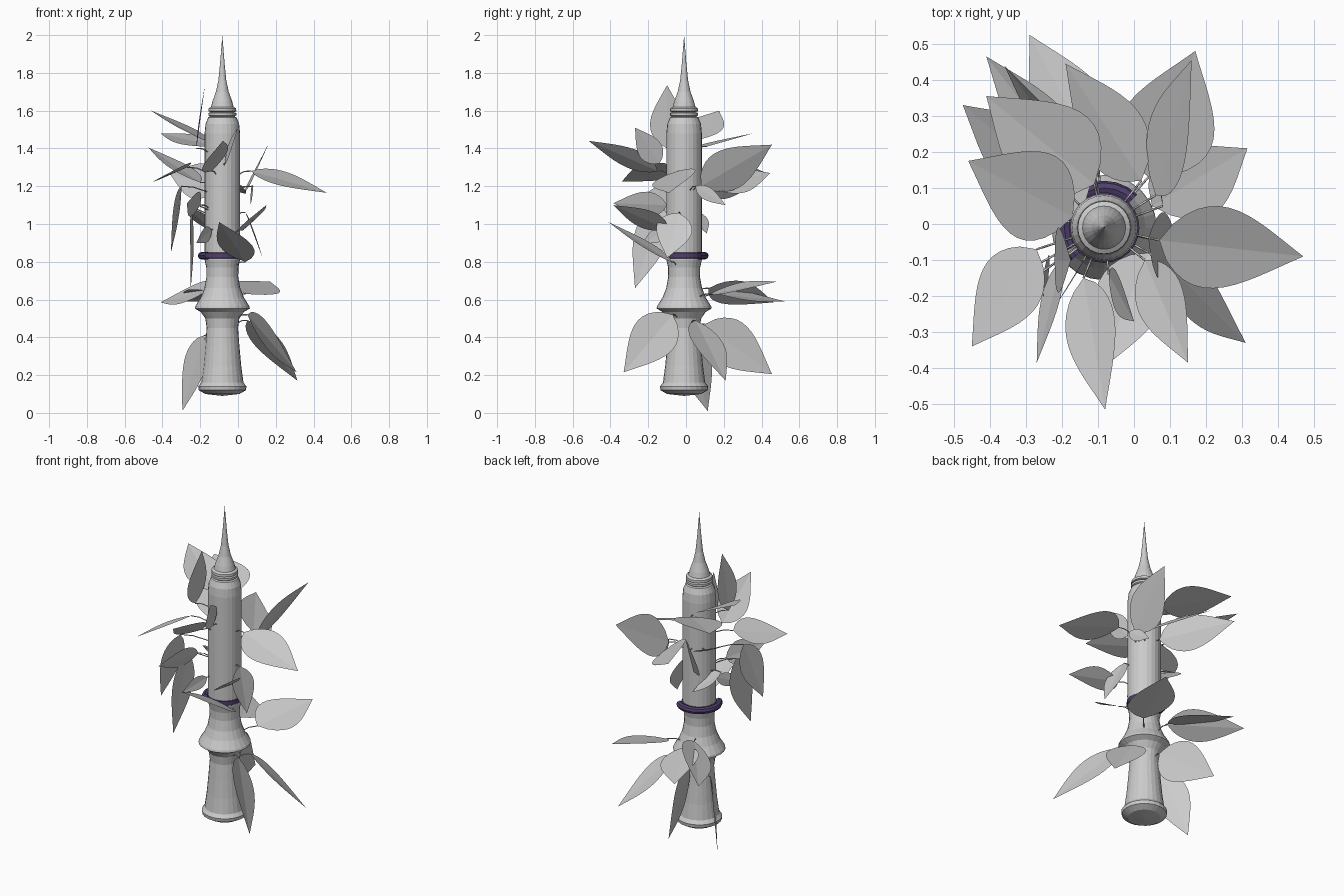
import bpy
import bmesh
import math
from mathutils import Vector

if "Cube" in bpy.data.objects:
    bpy.data.objects.remove(bpy.data.objects["Cube"], do_unlink=True)

AXIS = Vector((-.083, -.01, 0))
# Directions in which blades spread
X, Y, Z = Vector((1, 0, 0)), Vector((0, 1, 0)), Vector((0, 0, 1))


def make_material(name, colour):
    mat = bpy.data.materials.new(name)
    mat.use_nodes = True
    mat.diffuse_color = colour
    mat.node_tree.nodes["Principled BSDF"].inputs["Base Color"].default_value = colour
    return mat


pale_grey = make_material("pale grey", (.6, .6, .6, 1))
dark_purple = make_material("dark purple", (.08, .05, .15, 1))


def finish(name, bm, mat):
    bmesh.ops.recalc_face_normals(bm, faces=bm.faces)
    mesh = bpy.data.meshes.new(name)
    bm.to_mesh(mesh)
    bm.free()
    obj = bpy.data.objects.new(name, mesh)
    mesh.materials.append(mat)
    bpy.context.collection.objects.link(obj)
    return obj


def lathe(name, profile, mat, sides=24, keep=None):
    """Spin a (radius, height) profile; keep only the side facing a direction."""
    bm = bmesh.new()
    verts = [bm.verts.new(AXIS + Vector((r, 0, z))) for r, z in profile]
    edges = [bm.edges.new(pair) for pair in zip(verts, verts[1:])]
    bmesh.ops.spin(bm, geom=verts + edges, cent=AXIS, axis=Z,
                   angle=math.tau, steps=sides)
    bmesh.ops.remove_doubles(bm, verts=bm.verts, dist=.0005)
    if keep:
        away = [f for f in bm.faces if (f.calc_center_median() - AXIS).dot(keep) < 0]
        bmesh.ops.delete(bm, geom=away, context="FACES")
    return finish(name, bm, mat)


# Shaft: flared foot, flange, neck and straight upper tube
lathe("shaft_foot", [(0, .09), (.09, .1), (.125, .12), (.128, .14), (.112, .16),
                     (.1, .25), (.09, .36), (.083, .45), (.09, .5), (.115, .535),
                     (.146, .553), (.143, .565), (.115, .61), (.095, .66),
                     (.084, .72), (.085, .77), (.094, .81), (.094, .84)], pale_grey)
lathe("shaft_tube", [(.094, .84), (.094, 1.48), (.089, 1.53), (.075, 1.565),
                     (.058, 1.572)], pale_grey)
# Finial: two small rings and a needle
lathe("finial", [(.058, 1.565), (.074, 1.575), (.074, 1.588), (.06, 1.592),
                 (.074, 1.597), (.073, 1.612), (.06, 1.62), (.052, 1.65),
                 (.034, 1.7), (.021, 1.76), (.012, 1.85), (0, 2)], pale_grey)
# Coloured band with a thicker half collar at the back
lathe("collar_band", [(.09, .815), (.098, .82), (.098, .846), (.09, .85)], dark_purple)
lathe("collar", [(.11 + .02 * math.cos(a * math.tau / 8),
                  .832 + .02 * math.sin(a * math.tau / 8)) for a in range(9)],
      dark_purple, keep=Y - X)


def outline(t):
    """Half width of a blade: round near the stalk, drawn out to the tip."""
    return math.sin(math.pi * t ** .75) * (1.1 - .25 * t) if 0 < t < 1 else 0


def leaf(name, base, tip, width, across, steps=14):
    """Creased blade from base to tip, widest along the across direction."""
    base, tip = Vector(base), Vector(tip)
    along = (tip - base).normalized()
    side = (across - along * across.dot(along)).normalized()
    up = side.cross(along)
    if up.z < 0:
        up = -up
    bm = bmesh.new()
    rows = []
    for i in range(steps + 1):
        t = i / steps
        half = width / 2 * outline(t)
        rows.append([bm.verts.new(base.lerp(tip, t) + side * half * s
                                  + up * half * .07 * abs(s))
                     for s in (-1, -.5, 0, .5, 1)])
    for a, b in zip(rows, rows[1:]):
        for j in range(len(a) - 1):
            bm.faces.new((a[j], a[j + 1], b[j + 1], b[j]))
    bmesh.ops.remove_doubles(bm, verts=bm.verts, dist=.0002)
    blade = finish(name, bm, pale_grey)
    for poly in blade.data.polygons:
        poly.use_smooth = True
    # Crease along the midrib stays sharp
    for edge in blade.data.edges:
        p, q = (blade.data.vertices[k].co for k in edge.vertices)
        if all(abs((v - base).dot(side)) < .0001 for v in (p, q)):
            edge.use_edge_sharp = True
    # Thin stalk running back into the shaft
    root = Vector((AXIS.x, AXIS.y, base.z - .05))
    root += (base - root).normalized() * .07
    curve = bpy.data.curves.new(name + "_stalk", "CURVE")
    curve.dimensions = "3D"
    curve.bevel_depth = .003
    curve.bevel_resolution = 0
    spline = curve.splines.new("POLY")
    points = [root, root.lerp(base, .6) + Z * .01, base]
    spline.points.add(len(points) - 1)
    for p, co in zip(spline.points, points):
        p.co = (*co, 1)
    curve.materials.append(pale_grey)
    bpy.context.collection.objects.link(bpy.data.objects.new(name + "_stalk", curve))


lower_leaves = [
    ((-.1, .17, .63), (-.29, .525, .59), .22, X - Z * .2),
    ((-.14, .12, .66), (-.41, .465, .585), .2, X + Y + Z),
    ((.04, .13, .63), (.17, .48, .695), .27, X - Z * .15),
    ((.05, .05, .49), (.315, .21, .17), .22, Y * .8 - X * .4 - Z * .3),
    ((.05, -.07, .52), (.31, -.33, .215), .24, Y - Z * .7),
    ((-.1, .1, .47), (-.2, .455, .205), .25, Y * .7 - X * .25 + Z * .75),
    ((-.18, .02, .41), (-.295, .115, .01), .2, Y - X * .7),
]
back_leaves = [
    ((.06, .08, 1.2), (.16, .455, 1.42), .24, Z + X * .5),
    ((.02, .12, 1.2), (-.19, .445, 1.27), .23, X * .9 + Y * .6 - Z * .8),
    ((-.1, .1, 1.2), (-.36, .44, 1.265), .2, X * .5 + Z),
    ((-.2, .1, 1.22), (-.475, .33, 1.405), .2, X * .7 + Y),
    ((-.11, .11, 1.41), (-.41, .355, 1.48), .27, X + Y + Z * .2),
    ((-.17, .02, 1.44), (-.46, .175, 1.6), .25, X * .3 + Y),
    ((-.26, .03, 1.08), (-.12, .11, .95), .13, Y - X),
    ((.08, .05, 1.2), (.065, .21, 1.1), .07, Z),
]
front_leaves = [
    ((.07, -.045, 1.28), (.47, -.09, 1.165), .24, Y + Z * .35),
    ((-.14, -.15, 1.28), (-.08, -.515, 1.44), .17, X + Z * .8),
    ((-.27, -.07, 1.3), (-.45, -.34, 1.225), .2, X * .8 - Y * .6 + Z * .45),
    ((-.2, -.1, 1.1), (-.27, -.385, 1.11), .14, X * .4 + Z),
    ((.03, -.1, .97), (.15, -.385, 1.1), .16, X + Y * .4 + Z * .7),
    ((.04, -.08, .8), (-.1, -.41, 1.01), .19, X + Y * .4 - Z * .45),
    ((-.25, -.13, 1.1), (-.25, -.27, .66), .18, Y + X * .1),
    ((-.3, -.13, 1.2), (-.355, -.24, .85), .17, Y + X * .2),
    ((-.22, -.1, 1.4), (-.175, -.1, 1.735), .18, Y),
    ((-.07, -.14, 1.32), (0, -.27, 1.51), .13, Y + Z * .6),
    ((.04, -.04, 1.06), (.13, -.1, .82), .19, Y),
    ((-.14, -.1, .97), (-.22, -.23, .9), .08, Z),
]
groups = {"lower_leaf": lower_leaves, "back_leaf": back_leaves, "front_leaf": front_leaves}
for group, leaves in groups.items():
    for n, spec in enumerate(leaves, 1):
        leaf(f"{group}_{n}", *spec)
